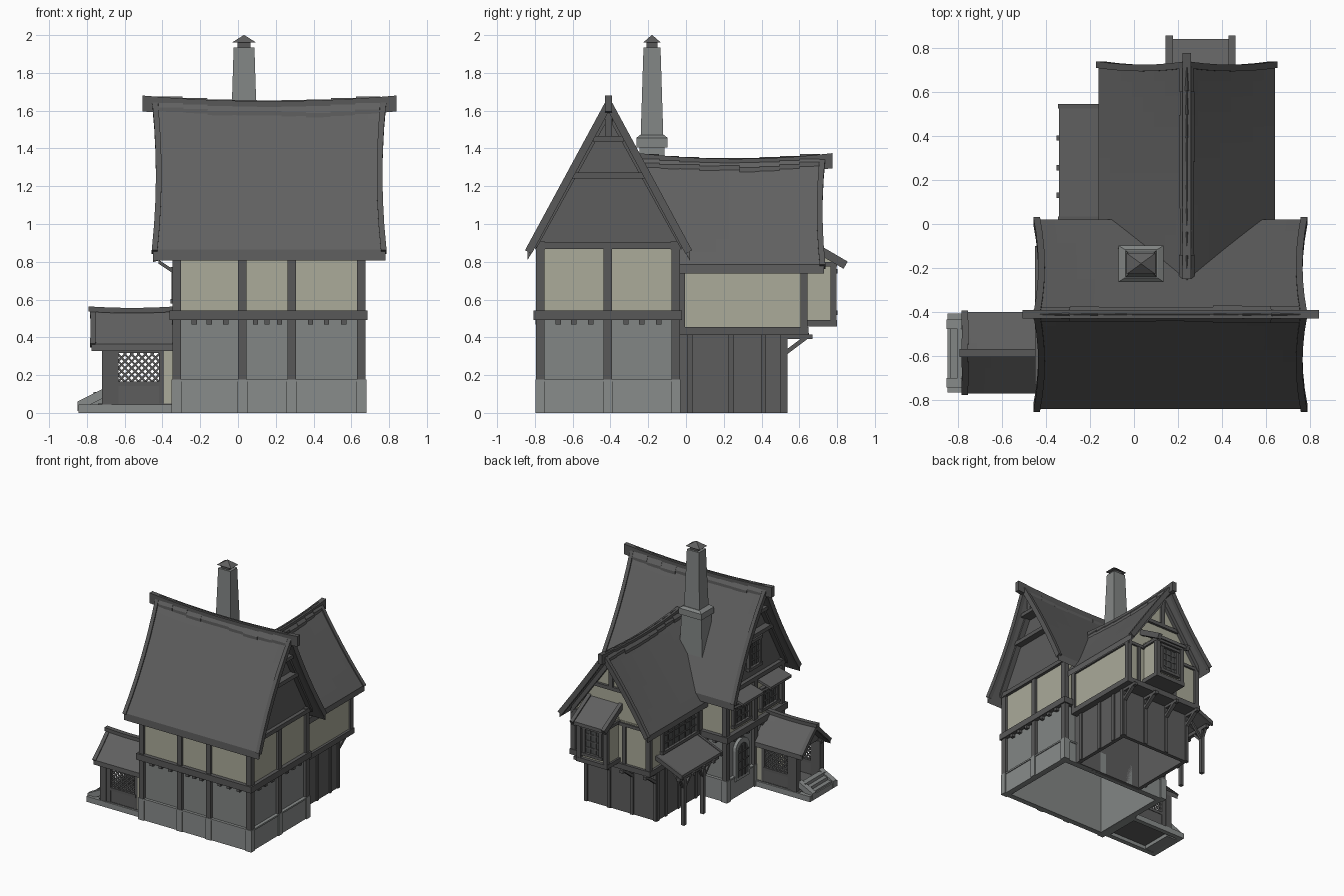
import bpy, bmesh, math, random
from mathutils import Vector as V

if "Cube" in bpy.data.objects:
    bpy.data.objects.remove(bpy.data.objects["Cube"])
random.seed(4)

def mat(name, r, g, b):
    m = bpy.data.materials.new(name)
    m.diffuse_color = (r, g, b, 1)
    m.use_nodes = True
    m.node_tree.nodes["Principled BSDF"].inputs["Base Color"].default_value = m.diffuse_color
    return m

ROOF = mat("slate roof", .118, .118, .118)
WOOD = mat("dark timber", .098, .098, .098)
PLANK = mat("plank wood", .11, .11, .11)
PLASTER = mat("cream plaster", .405, .405, .32)
STONE = mat("grey stone", .225, .238, .234)
PLINTH = mat("pale stone", .25, .264, .26)
GLASS = mat("dark glass", .07, .074, .074)

def mesh(name, vs, fs, m):
    me = bpy.data.meshes.new(name)
    me.from_pydata([tuple(v) for v in vs], [], fs)
    me.materials.append(m)
    ob = bpy.data.objects.new(name, me)
    bpy.context.collection.objects.link(ob)
    bm = bmesh.new(); bm.from_mesh(me)
    bmesh.ops.recalc_face_normals(bm, faces=bm.faces)
    bm.to_mesh(me); bm.free()
    return ob

def sweep(name, pts, side, up, m):
    """Rectangular bar along a path; side and up are half extents."""
    s, u = V(side), V(up)
    vs = [V(p) + a * s + b * u for p in pts for a, b in ((-1, -1), (1, -1), (1, 1), (-1, 1))]
    n = len(pts)
    fs = [(4*i + k, 4*i + (k+1) % 4, 4*i + 4 + (k+1) % 4, 4*i + 4 + k) for i in range(n-1) for k in range(4)]
    return mesh(name, vs, fs + [(3, 2, 1, 0), (4*n-4, 4*n-3, 4*n-2, 4*n-1)], m)

def box(name, x0, x1, y0, y1, z0, z1, m):
    cy, cz = (y0 + y1) / 2, (z0 + z1) / 2
    return sweep(name, [(x0, cy, cz), (x1, cy, cz)], (0, (y1-y0)/2, 0), (0, 0, (z1-z0)/2), m)

def walls(name, x0, x1, y0, y1, z0, z1, t, m):
    """Four thin walls, open above and below."""
    box(name + "_front", x0, x1, y0, y0+t, z0, z1, m)
    box(name + "_back", x0, x1, y1-t, y1, z0, z1, m)
    box(name + "_left", x0, x0+t, y0+t, y1-t, z0, z1, m)
    box(name + "_right", x1-t, x1, y0+t, y1-t, z0, z1, m)

def at(axis, along, cross, z):
    return V((along, cross, z)) if axis == 'x' else V((cross, along, z))

def wbox(name, axis, sg, plane, a0, a1, d0, d1, z0, z1, m):
    """Box on a wall facing +-axis: a along the wall, d outward."""
    p, q = sorted((plane + sg*d0, plane + sg*d1))
    return box(name, p, q, a0, a1, z0, z1, m) if axis == 'x' else box(name, a0, a1, p, q, z0, z1, m)

def window(name, axis, sg, plane, c, w, z0, z1, cols, rows):
    a0, a1 = c - w/2, c + w/2
    wbox(name + "_glass", axis, sg, plane, a0, a1, 0, .008, z0, z1, GLASS)
    for i in range(cols + 1):
        x, t = a0 + w*i/cols, .012 if i in (0, cols) else .005
        wbox(name + "_mullion", axis, sg, plane, x-t, x+t, 0, .025 if t > .01 else .014, z0, z1, WOOD)
    for i in range(rows + 1):
        z, t = z0 + (z1-z0)*i/rows, .012 if i in (0, rows) else .005
        wbox(name + "_bar", axis, sg, plane, a0-.02*(t > .01), a1+.02*(t > .01), 0, .03 if t > .01 else .014, z-t, z+t, WOOD)

def gable(name, axis, a0, a1, c, hw, z0, z1, m):
    vs = [at(axis, a, c + o, z) for a in (a0, a1) for o, z in ((-hw, z0), (hw, z0), (0, z1))]
    return mesh(name, vs, [(0, 2, 1), (3, 4, 5), (0, 1, 4, 3), (1, 2, 5, 4), (2, 0, 3, 5)], m)

def roof(name, axis, c, a0, a1, W, zr, ze, sag, k, ends, ridge, board=.02, tiles=True):
    mid, half = (a0 + a1)/2, (a1 - a0)/2
    H = zr - ze
    L = math.hypot(W, H)
    def pt(u, t, sd):
        z = zr + sag*(u*u - .5)*(1 - t) - H*t
        return at(axis, mid + u*half*(1 - k*4*t*(1-t)), c + sd*t*W, z)
    NU, NT = 14, 8
    rows = [(1 - j/NT, -1) for j in range(NT)] + [(j/NT, 1) for j in range(NT + 1)]
    n = NU + 1
    # closed slab: top skin, lower skin and rims
    def skin(drop):
        return [pt(2*i/NU - 1, t, sd) - V((0, 0, drop)) for t, sd in rows for i in range(n)]
    vs = skin(0) + skin(.028*L/W)
    N, R = n*len(rows), len(rows)
    top = [(j*n+i, j*n+i+1, (j+1)*n+i+1, (j+1)*n+i) for j in range(R-1) for i in range(NU)]
    fs = top + [tuple(q + N for q in f[::-1]) for f in top]
    fs += [(a, a+1, a+1+N, a+N) for j in (0, R-1) for a in range(j*n, j*n + NU)]
    fs += [(a, a+n, a+n+N, a+N) for o in (0, NU) for a in range(o, o + n*(R-1), n)]
    mesh(name, vs, fs, ROOF)
    # bargeboards, square to the slope
    for u in ends:
        for sd in (-1, 1):
            nrm = at(axis, 0, sd*H/L, W/L)
            path = [pt(u, .01 + 1.0*j/6, sd) - nrm*(board*.55) for j in range(7)]
            sweep(name + "_bargeboard", path, at(axis, .015, 0, 0), nrm*board, WOOD)
    # ridge beam and rough ridge slates
    r0, r1, h = ridge
    sweep(name + "_ridge_beam", [at(axis, r0 + (r1-r0)*i/10, c, zr + sag*((i/5-1)**2 - .5) - h + .02) for i in range(11)],
          at(axis, 0, .019, 0), (0, 0, h), WOOD)
    if tiles:
        for sd in (-1, 1):
            for i in range(9):
                u0, u1 = -.96 + 1.92*i/9, -.96 + 1.92*(i+1)/9
                t = random.uniform(.07, .095)
                o = V((0, 0, .012))
                sweep(name + "_ridge_slate", [pt((u0+u1)/2, 0, sd) + o, pt((u0+u1)/2, t, sd) + o],
                      at(axis, half*(u1-u0)/2, 0, 0), (0, 0, .012), ROOF)

# main house: open stone ground floor, plaster upper floor
walls("stone_ground_floor", -.32, .65, -.772, -.06, 0, .5, .03, STONE)
walls("plinth", -.34, .67, -.788, -.042, 0, .165, .03, PLINTH)
walls("plinth_cap", -.347, .677, -.795, -.035, .165, .178, .035, PLINTH)
box("plaster_upper_floor", -.325, .655, -.775, -.055, .5, .9, PLASTER)
box("floor_beam", -.362, .685, -.808, -.022, .492, .543, WOOD)
box("wall_plate", -.352, .68, -.80, -.03, .868, .902, WOOD)
px, py = (-.325, .022, .285, .652), (-.772, -.415, -.055)
for i, x in enumerate(px):
    for j, y in enumerate(py):
        if i in (0, 3) or j != 1:
            box("timber_post", x-.022, x+.022, y-.022, y+.022, .17, .88, WOOD)
            box("plinth_pier", x-.027, x+.027, y-.025, y+.025, 0, .178, PLINTH)
for y in (py[0], py[2]):
    for x in (px[0], px[3]):
        box("plate_end", x-.026, x+.026, y-.026, y+.026, .865, .908, WOOD)
for a, b in zip(px, px[1:]):
    for f in (.27, .5, .75):
        x = a + (b-a)*f
        for y in (-.785, -.047):
            box("joist_end", x-.014, x+.014, y-.013, y+.013, .468, .495, WOOD)
for a, b in zip(py, py[1:]):
    for f in (.27, .5, .75):
        y = a + (b-a)*f
        for x in (-.337, .663):
            box("joist_end", x-.013, x+.013, y-.014, y+.014, .468, .495, WOOD)

# main roof and gables
roof("main_roof", 'x', -.41, -.45, .78, .43, 1.645, .865, .03, .035, (-.985, .985), (-.505, .84, .042))
gable("main_gable_wall", 'x', -.32, .65, -.41, .385, .88, 1.58, PLANK)
for x, sg in ((-.345, -1), (.675, 1)):
    wbox("gable_tie", 'x', sg, x, -.60, -.22, -.03, .03, 1.24, 1.272, WOOD)
    wbox("gable_collar", 'x', sg, x, -.49, -.33, -.03, .06, 1.435, 1.465, WOOD)
    wbox("king_post", 'x', sg, x, -.428, -.392, -.03, .05, 1.44, 1.6, WOOD)
    for sd in (-1, 1):
        sweep("gable_rafter", [(x, -.41 + sd*.385, .90), (x, -.41 + sd*.02, 1.56)], (.022, 0, 0), (0, 0, .035), WOOD)

# chimney
def frustum(name, cx, cy, w0, d0, w1, d1, z0, z1, m):
    vs = [(cx + a*w/2, cy + b*d/2, z) for w, d, z in ((w0, d0, z0), (w1, d1, z1)) for a, b in ((-1, -1), (1, -1), (1, 1), (-1, 1))]
    mesh(name, vs, [(3, 2, 1, 0), (4, 5, 6, 7)] + [(k, (k+1) % 4, 4+(k+1) % 4, 4+k) for k in range(4)], m)
cx, cy = .032, -.18
frustum("chimney_base", cx, cy, .22, .15, .18, .13, .95, 1.41, STONE)
frustum("chimney_collar", cx, cy, .205, .165, .205, .165, 1.405, 1.455, STONE)
frustum("chimney_collar_slope", cx, cy, .205, .165, .15, .13, 1.455, 1.472, STONE)
frustum("chimney_shaft", cx, cy, .14, .12, .11, .09, 1.46, 1.935, STONE)
frustum("chimney_flue", cx, cy, .07, .06, .07, .06, 1.93, 1.965, WOOD)
frustum("chimney_hat", cx, cy, .13, .095, .004, .004, 1.96, 2.0, ROOF)

# rear wing
walls("wing_plank_ground_floor", -.10, .55, -.06, .525, 0, .43, .03, PLANK)
box("wing_plaster_upper_floor", -.105, .585, -.06, .625, .44, .80, PLASTER)
box("wing_jetty_beam", -.125, .605, -.035, .648, .412, .456, WOOD)
box("wing_wall_plate", -.12, .60, -.035, .64, .765, .79, WOOD)
for x in (-.10, .58):
    box("wing_post", x-.02, x+.02, .605, .642, .45, .79, WOOD)
    box("wing_post", x-.02, x+.02, -.04, -.005, .45, .79, WOOD)
for x in (.12, .48):
    box("wing_stud", x-.016, x+.016, .61, .638, .45, .79, WOOD)
for y in (.02, .24, .41, .515):
    for x in (-.10, .55):
        box("wing_batten", x-.01, x+.01, y-.014, y+.014, 0, .42, WOOD)
for x in (-.09, .12, .33, .54):
    box("wing_batten", x-.014, x+.014, .51, .537, 0, .42, WOOD)
    sweep("jetty_bracket", [(x, .53, .32), (x, .65, .41)], (.014, 0, 0), (0, 0, .014), WOOD)
    box("jetty_joist", x-.014, x+.014, .5, .67, .39, .415, WOOD)
roof("wing_roof", 'y', .24, -.27, .73, .40, 1.34, .785, .03, .03, (.985,), (-.25, .775, .04))
gable("wing_gable_wall", 'y', -.1, .62, .24, .345, .78, 1.26, PLASTER)
box("wing_gable_collar", .08, .40, .61, .64, 1.03, 1.06, WOOD)
box("wing_king_post", .222, .258, .61, .64, 1.03, 1.26, WOOD)
for sd in (-1, 1):
    sweep("wing_gable_rafter", [(.24 + sd*.35, .63, .785), (.24 + sd*.015, .63, 1.25)], (0, .018, 0), (0, 0, .03), WOOD)
window("wing_side_window", 'x', -1, -.105, .25, .44, .55, .74, 6, 3)

# oriel on the wing gable
box("oriel_body", .175, .425, .6, .772, .47, .82, PLASTER)
box("oriel_sill", .16, .44, .6, .80, .457, .492, WOOD)
box("oriel_head", .16, .44, .6, .80, .775, .80, WOOD)
for x in (.18, .42):
    box("oriel_post", x-.018, x+.018, .765, .798, .47, .80, WOOD)
window("oriel_window", 'y', 1, .772, .30, .15, .53, .75, 3, 4)
sweep("oriel_roof", [(.302, .6, .925), (.302, .84, .785)], (.15, 0, 0), (0, 0, .014), ROOF)
for x in (.16, .445):
    sweep("oriel_bargeboard", [(x, .6, .925), (x, .845, .782)], (.016, 0, 0), (0, .011, .019), WOOD)

# lean-to beside the wing
sweep("lean_to_roof", [(-.10, .28, .53), (-.34, .28, .43)], (0, .26, 0), (0, 0, .012), ROOF)
for y in (.13, .255, .39):
    sweep("lean_to_rafter", [(-.10, y, .51), (-.352, y, .405)], (0, .012, 0), (0, 0, .012), WOOD)
for y in (.025, .535):
    sweep("lean_to_edge", [(-.10, y, .53), (-.345, y, .427)], (0, .01, 0), (0, 0, .018), WOOD)
box("lean_to_beam", -.315, -.285, .02, .53, .38, .41, WOOD)
for y in (.21, .46):
    box("lean_to_post", -.315, -.285, y-.015, y+.015, 0, .39, WOOD)
    for d in (-.09, .05):
        sweep("lean_to_brace", [(-.30, y, .29), (-.30, y + d, .385)], (.01, 0, 0), (0, 0, .013), WOOD)
    sweep("lean_to_brace", [(-.30, y, .30), (-.2, y, .42)], (0, .01, 0), (0, 0, .013), WOOD)

# left wall windows with small hoods
for y in (-.235, -.595):
    window("upper_window", 'x', -1, -.327, y, .2, .59, .76, 4, 3)
    sweep("window_hood", [(-.32, y, .845), (-.45, y, .808)], (0, .135, 0), (0, 0, .01), ROOF)
    for d in (-.11, .11):
        sweep("hood_bracket", [(-.33, y+d, .74), (-.42, y+d, .80)], (0, .01, 0), (0, 0, .011), WOOD)
window("gable_window", 'x', -1, -.322, -.41, .14, .98, 1.2, 3, 4)
prof = [(-.065, .16), (.065, .16)] + [(.065*math.cos(a*math.pi/10), .36 + .065*math.sin(a*math.pi/10)) for a in range(11)]
for nm, s, x, m in (("arched_window_surround", 1.4, -.352, PLINTH), ("arched_window_glass", 1, -.357, GLASS)):
    vs = [(xx, -.235 + a*s, .27 + (z-.27)*(1 + (s-1)*.6)) for xx in (x, -.325) for a, z in prof]
    n = len(prof)
    mesh(nm, vs, [tuple(range(n)), tuple(range(2*n-1, n-1, -1))] + [(k, n+k, n+(k+1) % n, (k+1) % n) for k in range(n)], m)
for d in (-.022, .022):
    box("arched_window_bar", -.363, -.355, -.235+d-.004, -.235+d+.004, .16, .415, WOOD)
for z in (.22, .29, .36):
    box("arched_window_bar", -.363, -.355, -.30, -.17, z-.004, z+.004, WOOD)

# porch with lattice sides and steps
box("porch_floor", -.74, -.33, -.75, -.42, .03, .05, PLANK)
walls("porch_base", -.845, -.33, -.765, -.405, 0, .045, .04, PLINTH)
for i in range(3):
    box("porch_step", -.835 + .035*i, -.72, -.72, -.46, 0, .06 + .025*i, STONE)
for y in (-.72, -.455):
    sweep("step_cheek", [(-.85, y, .035), (-.72, y, .10)], (0, .022, 0), (0, 0, .025), PLINTH)
roof("porch_roof", 'x', -.585, -.775, -.33, .185, .54, .365, .008, .01, (-.97,), (-.792, -.33, .014), .015, False)
gable("porch_gable", 'x', -.70, -.68, -.585, .16, .355, .50, PLANK)
for y in (-.735, -.435):
    box("porch_eave_beam", -.73, -.33, y-.018, y+.018, .335, .365, WOOD)
    for x, w in ((-.695, .026), (-.652, .019), (-.405, .014)):
        box("porch_post", x-w, x+w, y-w, y+w, .04, .35, WOOD)
    box("porch_panel", -.64, -.405, y-.012, y+.012, .045, .15, PLANK)
    box("porch_plaster", -.395, -.33, y-.012, y+.012, .045, .35, PLASTER)
    for z in (.155, .328):
        box("porch_rail", -.645, -.405, y-.016, y+.016, z-.012, z+.012, WOOD)
    x0, x1, z0, z1 = -.635, -.418, .165, .318
    for sg in (1, -1):
        for i in range(-4, 7):
            # diagonal slat clipped to the opening
            s = x0 + .036*i if sg > 0 else x1 - .036*i
            lo, hi = ((max(x0, s), min(x1, s + z1 - z0)) if sg > 0 else (max(x0, s - z1 + z0), min(x1, s)))
            if hi - lo > .01:
                sweep("lattice_slat", [(lo, y, z0 + sg*(lo - s)), (hi, y, z0 + sg*(hi - s))], (0, .004, 0), (0, 0, .0075), WOOD)
